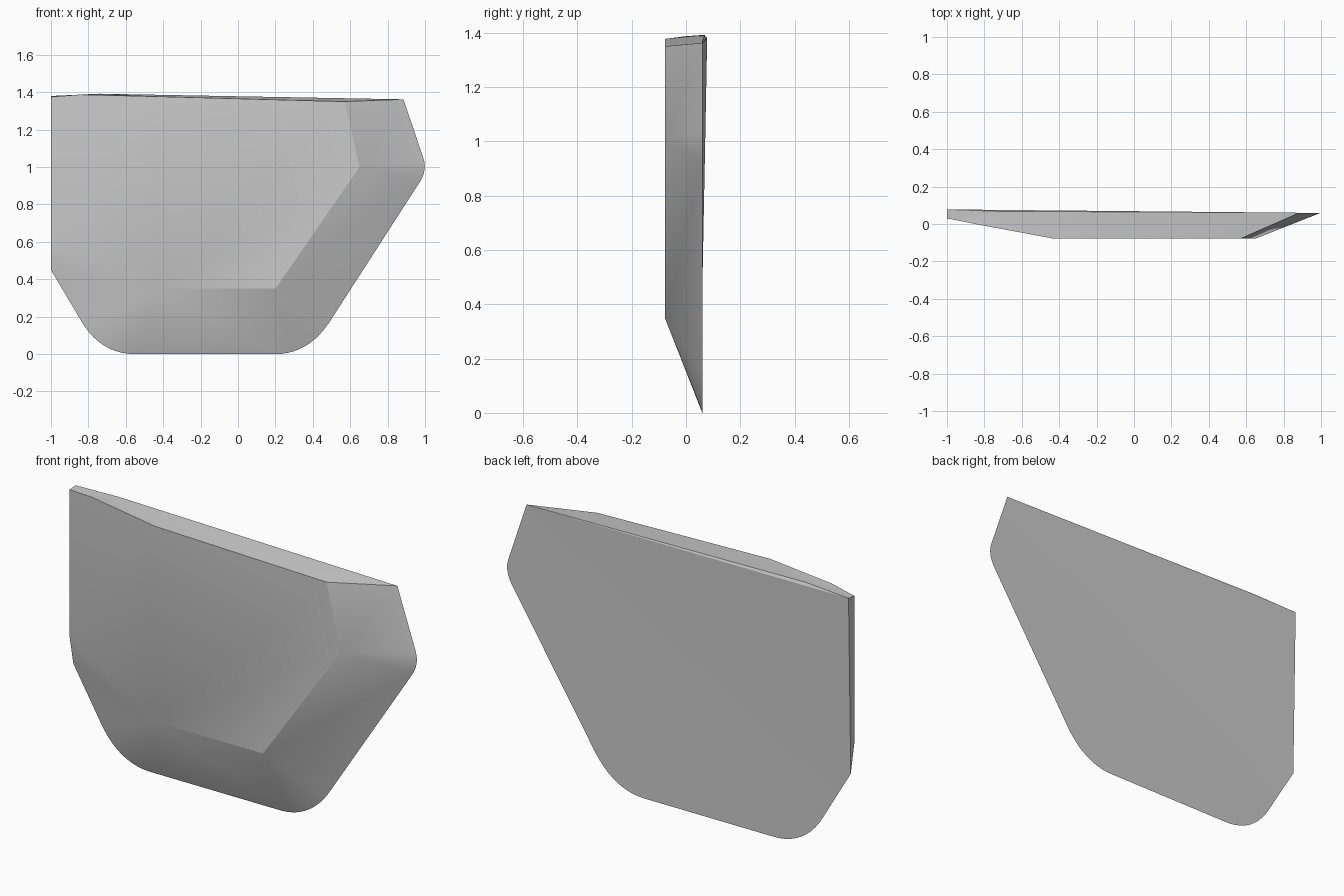
import bpy, bmesh, math
from mathutils import Vector

cube = bpy.data.objects.get("Cube")
if cube:
    bpy.data.objects.remove(cube, do_unlink=True)

FRONT, BACK = -0.078, 0.06


def bend(a, control, b, steps):
    """Rounded corner of the outline, as points in x and z."""
    a, c, b = Vector(a), Vector(control), Vector(b)
    return [a.lerp(c, i / steps).lerp(c.lerp(b, i / steps), i / steps)
            for i in range(steps + 1)]


bm = bmesh.new()


def vert(x, z, y):
    return bm.verts.new((x, y, z))


def fan(tip, ring):
    for a, b in zip(ring, ring[1:]):
        bm.faces.new((tip, a, b))


def ring(points):
    return [vert(p[0], p[1], BACK) for p in points]


# Back outline, from the left edge round the bottom to the top corner
side_foot = vert(-1, 0.45, BACK)
left_bend = ring(bend((-0.84, 0.18), (-0.735, 0), (-0.55, 0), 10))
right_bend = ring(bend((0.2, 0), (0.372, 0), (0.485, 0.165), 10))
tip_bend = ring(bend((0.972, 0.92), (1.012, 0.985), (0.992, 1.045), 6))
top_right = vert(0.885, 1.362, BACK)

# Raised front panel corners
f_top_left = vert(-0.43, 1.377, FRONT)
f_low_left = vert(-0.43, 0.35, FRONT)
f_low_right = vert(0.2, 0.35, FRONT)
f_side = vert(0.65, 1.0, FRONT)
f_top_right = vert(0.57, 1.35, FRONT)

# Thin wall on the straight side, and the crest of the top
wall_low = vert(-1, 0.6, 0.03)
wall_top = vert(-1, 1.375, 0.03)
shoulder = vert(-0.85, 1.387, 0.0)
wall_back = vert(-1, 1.38, 0.078)
crest = vert(-0.74, 1.392, 0.068)

# Front panel and its sloping borders
bm.faces.new((f_top_left, f_low_left, f_low_right, f_side, f_top_right))
bm.faces.new((wall_top, wall_low, f_low_left, f_top_left, shoulder))
fan(f_low_left, [wall_low, side_foot] + left_bend)
bm.faces.new((f_low_left, left_bend[-1], right_bend[0], f_low_right))
fan(f_low_right, right_bend)
bm.faces.new((f_low_right, right_bend[-1], tip_bend[0], f_side))
fan(f_side, tip_bend)
bm.faces.new((f_side, tip_bend[-1], top_right, f_top_right))

# Side wall, top and back
bm.faces.new((wall_back, side_foot, wall_low, wall_top))
fan(crest, [wall_back, wall_top, shoulder, f_top_left, f_top_right, top_right])
bm.faces.new((crest, top_right, wall_back))
bm.faces.new([side_foot] + left_bend + right_bend + tip_bend + [top_right])
bm.faces.new((side_foot, top_right, wall_back))
bmesh.ops.recalc_face_normals(bm, faces=bm.faces)

mesh = bpy.data.meshes.new("bevelled_plate")
bm.to_mesh(mesh)
bm.free()
plate = bpy.data.objects.new("bevelled_plate", mesh)
bpy.context.collection.objects.link(plate)

# Plain grey
grey = bpy.data.materials.new("grey")
grey.use_nodes = True
colour = (0.6, 0.6, 0.6, 1)
grey.diffuse_color = colour
grey.node_tree.nodes["Principled BSDF"].inputs["Base Color"].default_value = colour
mesh.materials.append(grey)

bpy.ops.object.select_all(action="DESELECT")
plate.select_set(True)
bpy.context.view_layer.objects.active = plate
bpy.ops.object.shade_smooth_by_angle(angle=math.radians(20))
